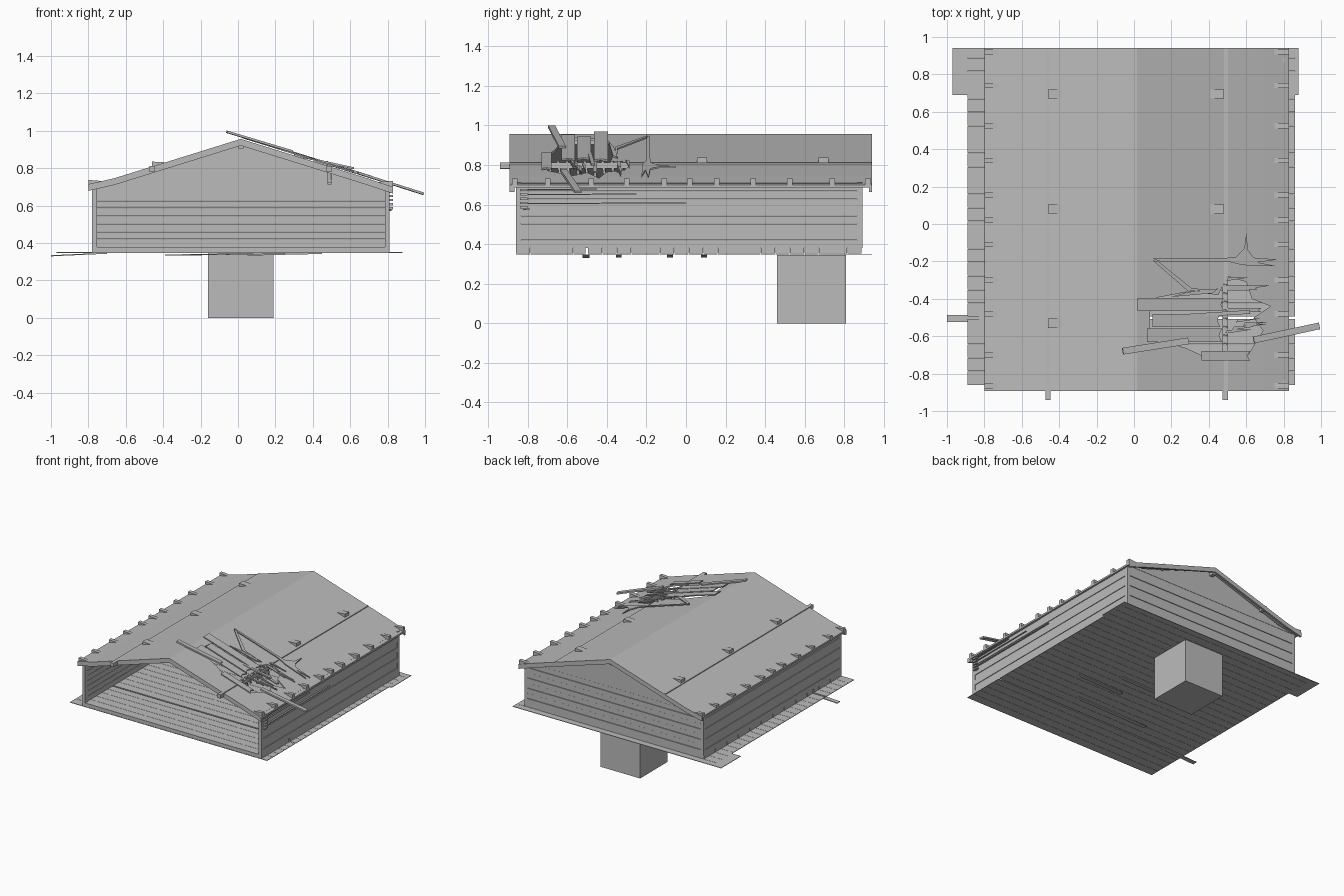
import bpy, bmesh, math, random
from mathutils import Vector

if "Cube" in bpy.data.objects:
    bpy.data.objects.remove(bpy.data.objects["Cube"])
random.seed(4)

grey = bpy.data.materials.new("weathered_grey")
grey.use_nodes = True
grey.diffuse_color = (0.5, 0.5, 0.5, 1)
grey.node_tree.nodes["Principled BSDF"].inputs["Base Color"].default_value = (0.5, 0.5, 0.5, 1)

ROOF = [(-0.80, 0.715), (-0.66, 0.747), (0.015, 0.957), (0.69, 0.747), (0.83, 0.70)]


def roof_z(x):
    for (x0, z0), (x1, z1) in zip(ROOF, ROOF[1:]):
        if x <= x1 or x1 == ROOF[-1][0]:
            return z0 + (z1 - z0) * (x - x0) / (x1 - x0)


def prism(bm, points, vec):
    """Closed solid from a polygon swept along vec."""
    a = [bm.verts.new(p) for p in points]
    b = [bm.verts.new(Vector(p) + Vector(vec)) for p in points]
    faces = [bm.faces.new(a), bm.faces.new(b[::-1])]
    for i in range(len(a)):
        j = (i + 1) % len(a)
        faces.append(bm.faces.new((a[i], b[i], b[j], a[j])))
    bmesh.ops.recalc_face_normals(bm, faces=faces)


def box(bm, x0, x1, y0, y1, z0, z1):
    prism(bm, [(x0, y0, z0), (x1, y0, z0), (x1, y1, z0), (x0, y1, z0)], (0, 0, z1 - z0))


def beam(bm, a, b, width, height):
    """Rectangular bar between two points."""
    a, b = Vector(a), Vector(b)
    d = (b - a).normalized()
    s = d.cross(Vector((0, 0, 1))).normalized() * width / 2
    u = s.cross(d).normalized() * height / 2
    prism(bm, [a + s + u, a - s + u, a - s - u, a + s - u], b - a)


def strip(bm, pts, thick, y0, y1):
    """Band following a roof profile."""
    ring = [(x, y0, z) for x, z in pts] + [(x, y0, z - thick) for x, z in reversed(pts)]
    prism(bm, ring, (0, y1 - y0, 0))


def slope_plate(bm, pts, lift, thick=0.008):
    """Flat shard lying along the roof slope."""
    prism(bm, [(x, y, roof_z(x) + lift) for x, y in pts], (0, 0, thick))


def finish(name, bm):
    me = bpy.data.meshes.new(name)
    bm.to_mesh(me)
    bm.free()
    me.materials.append(grey)
    ob = bpy.data.objects.new(name, me)
    bpy.context.collection.objects.link(ob)
    return ob


# Foundation block
bm = bmesh.new()
box(bm, -0.16, 0.19, 0.46, 0.81, 0, 0.346)
finish("foundation_block", bm)

# Floor boards with one open joint, plus the thin apron under them
floor, apron = bmesh.new(), bmesh.new()
rows = 24
for i in range(rows):
    y0 = -0.86 + i * 1.75 / rows
    gap = 0.012 if i == 4 else 0.002
    y1 = y0 + 1.75 / rows - gap
    box(floor, -0.78, 0.81, y0, y1, 0.352, 0.38)
    box(apron, -0.89, 0.86, y0, y1, 0.347, 0.351)
box(apron, -0.89, 0.86, 0.89, 0.94, 0.347, 0.351)
for x0, x1 in ((-0.97, -0.89), (0.86, 0.88)):
    box(apron, x0, x1, 0.69, 0.94, 0.347, 0.351)
finish("floor_boards", floor)
finish("apron", apron)

# Loose boards under the floor
bm = bmesh.new()
beam(bm, (-1.0, -0.505, 0.332), (-0.7, -0.505, 0.346), 0.036, 0.006)
for y, x0, x1 in ((-0.34, -0.39, 0.25), (-0.08, 0.05, 0.45), (0.09, -0.3, 0.2)):
    beam(bm, (x0, y, 0.336), (x1, y, 0.345), 0.03, 0.006)
finish("loose_floor_boards", bm)

# Plank walls: two sides and the back
left, right, back = bmesh.new(), bmesh.new(), bmesh.new()
rows = 8
for i in range(rows):
    z0 = 0.38 + i * 0.33 / rows
    z1 = z0 + 0.33 / rows - 0.002
    o = 0.003 * (i % 2)
    box(left, 0.788, 0.81 - o, -0.85, 0.885, z0, z1)
    box(right, -0.78 + o, -0.758, -0.85, 0.885, z0, z1)
    box(back, -0.758, 0.788, 0.867, 0.89 - o, z0, z1)
finish("left_wall", left)
finish("right_wall", right)
prism(back, [(x * 0.96, 0.868, max(z - 0.015, 0.709)) for x, z in ROOF], (0, 0.02, 0))
finish("back_wall", back)

# Corner posts
bm = bmesh.new()
for x in (-0.78, 0.785):
    for y in (-0.86, 0.865):
        box(bm, x, x + 0.026, y, y + 0.026, 0.38, 0.712)
finish("corner_posts", bm)

# Roof with a ragged hole in its left slope
bm = bmesh.new()
strip(bm, ROOF, 0.014, -0.87, 0.93)
roof = finish("roof", bm)
hole = [(0.09, -0.40), (0.30, -0.36), (0.45, -0.38), (0.50, -0.28), (0.60, -0.31),
        (0.63, -0.40), (0.73, -0.44), (0.64, -0.50), (0.69, -0.57), (0.61, -0.70),
        (0.38, -0.71), (0.27, -0.66), (0.08, -0.62)]
bm = bmesh.new()
prism(bm, [(x, y, 0.6) for x, y in hole], (0, 0, 0.6))
cutter = finish("hole_cutter", bm)
cutter.hide_render = True
mod = roof.modifiers.new("hole", "BOOLEAN")
mod.operation, mod.object, mod.solver = "DIFFERENCE", cutter, "EXACT"
bpy.context.view_layer.objects.active = roof
bpy.ops.object.modifier_apply(modifier="hole")
bpy.data.objects.remove(cutter)

# Gable trim boards, in two halves at each end
bm = bmesh.new()
for y0, y1 in ((-0.893, -0.868), (0.925, 0.94)):
    for half in (ROOF[:3], ROOF[2:]):
        strip(bm, half, 0.036, y0, y1)
finish("gable_trim", bm)

# Purlins, ridge beam and roof cleats
bm = bmesh.new()
for x in (-0.46, 0.488):
    z = roof_z(x)
    box(bm, x - 0.014, x + 0.014, -0.94, 0.938, z - 0.028, z + 0.002)
box(bm, 0, 0.03, -0.86, 0.925, 0.905, 0.94)
finish("purlins", bm)
bm = bmesh.new()
for outer, inner in ((-0.46, -0.385), (0.48, 0.405)):
    for y in (0.695, 0.08, -0.53):
        if outer < 0 or y > 0:
            top = roof_z(inner) + 0.003
            prism(bm, [(outer, y - 0.025, roof_z(outer) - 0.004), (outer, y - 0.025, top),
                       (inner, y - 0.025, top - 0.004)], (0, 0.05, 0))
finish("roof_cleats", bm)

# Rafter tails along both eaves
bm = bmesh.new()
for y in (0.92, 0.74, 0.525, 0.34, 0.155, 0.02, -0.11, -0.30, -0.48, -0.70, -0.865):
    for outer, inner in ((-0.80, -0.72), (0.83, 0.745)):
        top = roof_z(inner) + 0.004
        prism(bm, [(outer, y - 0.014, roof_z(outer) - 0.012), (outer, y - 0.014, top),
                   (inner, y - 0.014, top - 0.006)], (0, 0.028, 0))
finish("rafter_tails", bm)

# Broken roof boards around the hole
bm = bmesh.new()
for x0, x1, y0, y1 in ((0.02, 0.48, -0.465, -0.395), (0.10, 0.46, -0.55, -0.48),
                       (0.07, 0.47, -0.63, -0.56), (0.36, 0.62, -0.73, -0.68),
                       (0.50, 0.68, -0.47, -0.45), (0.50, 0.66, -0.35, -0.33)):
    slope_plate(bm, [(x0, y0), (x1, y0), (x1 - 0.015, (y0 + y1) / 2), (x1, y1), (x0, y1)], 0.006)
slope_plate(bm, [(0.10, -0.185), (0.54, -0.18), (0.59, -0.13), (0.60, -0.05), (0.61, -0.14),
                 (0.64, -0.18), (0.77, -0.19), (0.66, -0.205), (0.76, -0.225),
                 (0.58, -0.22), (0.50, -0.20), (0.14, -0.20)], 0.012)
slope_plate(bm, [(0.10, -0.195), (0.13, -0.20), (0.31, -0.345), (0.45, -0.35), (0.29, -0.36)], 0.012)
slope_plate(bm, [(0.20, -0.39), (0.28, -0.365), (0.45, -0.345), (0.42, -0.37)], 0.01)
for i in range(10):
    x, y = random.uniform(0.52, 0.68), random.uniform(-0.62, -0.28)
    slope_plate(bm, [(x - 0.06, y), (x + 0.07, y + 0.02), (x - 0.05, y + 0.018)], 0.004 + 0.001 * i)
finish("broken_roof_boards", bm)

# Thrown beams and hanging splinters
bm = bmesh.new()
beam(bm, (-0.06, -0.68, 0.995), (0.29, -0.625, 0.89), 0.036, 0.012)
beam(bm, (0.64, -0.62, 0.775), (0.99, -0.545, 0.664), 0.036, 0.012)
beam(bm, (0.30, -0.49, 0.87), (0.62, -0.47, 0.80), 0.02, 0.01)
for i in range(9):
    y = -0.69 + 0.045 * i
    z = random.uniform(0.71, 0.76)
    beam(bm, (0.488, y, 0.82), (0.49, y + 0.012, z), 0.02, 0.012)
finish("splintered_beams", bm)

# Split boards on the damaged side wall
bm = bmesh.new()
for z, y in ((0.575, -0.79), (0.605, 0.0), (0.65, -0.25), (0.675, -0.45), (0.69, -0.1)):
    beam(bm, (0.815, -0.82, z), (0.812, y, z + 0.004), 0.012, 0.005)
for i in range(6):
    z = 0.58 + i * 0.022
    box(bm, 0.805, 0.828, -0.84, -0.80, z, z + 0.012)
finish("split_wall_boards", bm)
